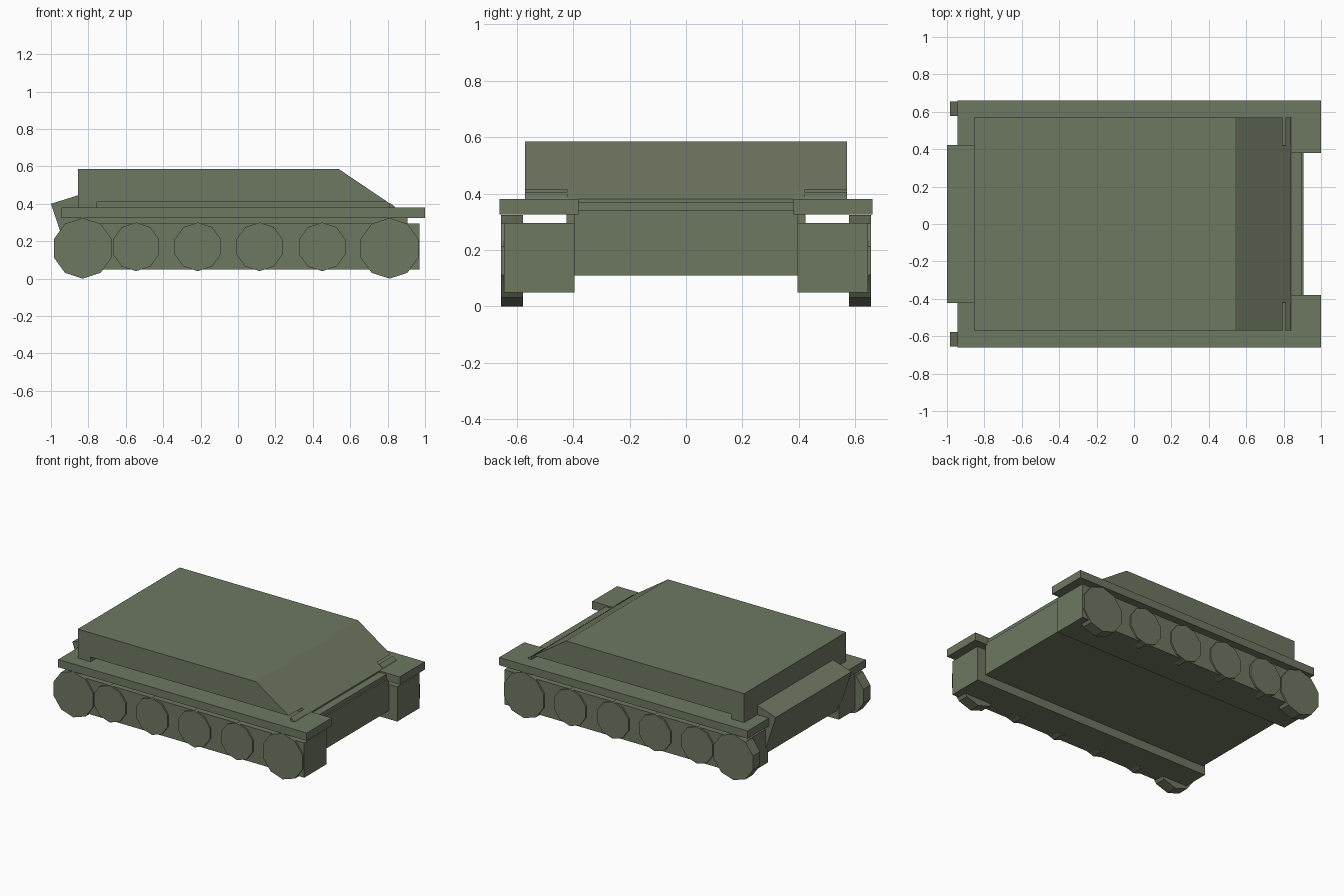
import bpy, bmesh, math

if "Cube" in bpy.data.objects:
    bpy.data.objects.remove(bpy.data.objects["Cube"])


def extrude(name, profile, y0, y1):
    """Solid from an (x, z) profile swept between two y values."""
    bm = bmesh.new()
    face = bm.faces.new([bm.verts.new((x, y0, z)) for x, z in profile])
    out = bmesh.ops.extrude_face_region(bm, geom=[face])
    moved = [g for g in out["geom"] if isinstance(g, bmesh.types.BMVert)]
    bmesh.ops.translate(bm, verts=moved, vec=(0, y1 - y0, 0))
    bmesh.ops.recalc_face_normals(bm, faces=bm.faces[:])
    mesh = bpy.data.meshes.new(name)
    bm.to_mesh(mesh)
    bm.free()
    obj = bpy.data.objects.new(name, mesh)
    bpy.context.collection.objects.link(obj)
    mat = bpy.data.materials.get("olive") or bpy.data.materials.new("olive")
    mat.diffuse_color = (0.155, 0.185, 0.12, 1)
    mat.use_nodes = True
    mat.node_tree.nodes["Principled BSDF"].inputs["Base Color"].default_value = mat.diffuse_color
    mesh.materials.append(mat)
    return obj


def rect(x0, x1, z0, z1):
    return [(x0, z0), (x1, z0), (x1, z1), (x0, z1)]


def sides(name, profile, y0, y1):
    """The same part on both sides of the vehicle."""
    extrude(name + "_left", profile, y0, y1)
    extrude(name + "_right", profile, -y1, -y0)


def wheel(name, x, z, r, y0, y1):
    pts = [(x + r * math.sin(i * math.tau / 10), z - r * math.cos(i * math.tau / 10))
           for i in range(10)]
    sides(name, pts, y0, y1)


# Lower hull and front deck plate
extrude("lower_hull", rect(-0.90, 0.905, 0.11, 0.34), -0.396, 0.396)
extrude("front_deck", rect(0.70, 0.895, 0.34, 0.37), -0.385, 0.385)

# Core under the superstructure, ending in the foot of the front slope
extrude("hull_core", [(-0.86, 0.335), (0.84, 0.335), (0.84, 0.38), (0.79, 0.416), (-0.86, 0.416)],
        -0.42, 0.42)

# Upper superstructure with sloped front
extrude("superstructure", [(-0.855, 0.413), (0.795, 0.413), (0.54, 0.585), (-0.855, 0.585)],
        -0.57, 0.57)
sides("rear_support", rect(-0.855, -0.755, 0.378, 0.414), 0.42, 0.57)
sides("front_support", [(0.81, 0.378), (0.842, 0.378), (0.835, 0.388), (0.81, 0.405)], 0.42, 0.57)

# Wedge-shaped rear plate
extrude("rear_plate", [(-0.85, 0.11), (-0.905, 0.11), (-0.95, 0.25), (-1.0, 0.40), (-0.85, 0.447)],
        -0.423, 0.423)

# Fenders and track blocks
sides("fender", rect(-0.945, 1.0, 0.325, 0.38), 0.38, 0.66)
sides("track_block", rect(-0.92, 0.97, 0.05, 0.296), 0.395, 0.645)

# Ten-sided wheels
for i, x in enumerate((-0.83, 0.81)):
    wheel(f"end_wheel_{i}", x, 0.162, 0.162, 0.577, 0.656)
for i, x in enumerate((-0.545, -0.215, 0.115, 0.45)):
    wheel(f"road_wheel_{i}", x, 0.17, 0.13, 0.577, 0.656)
